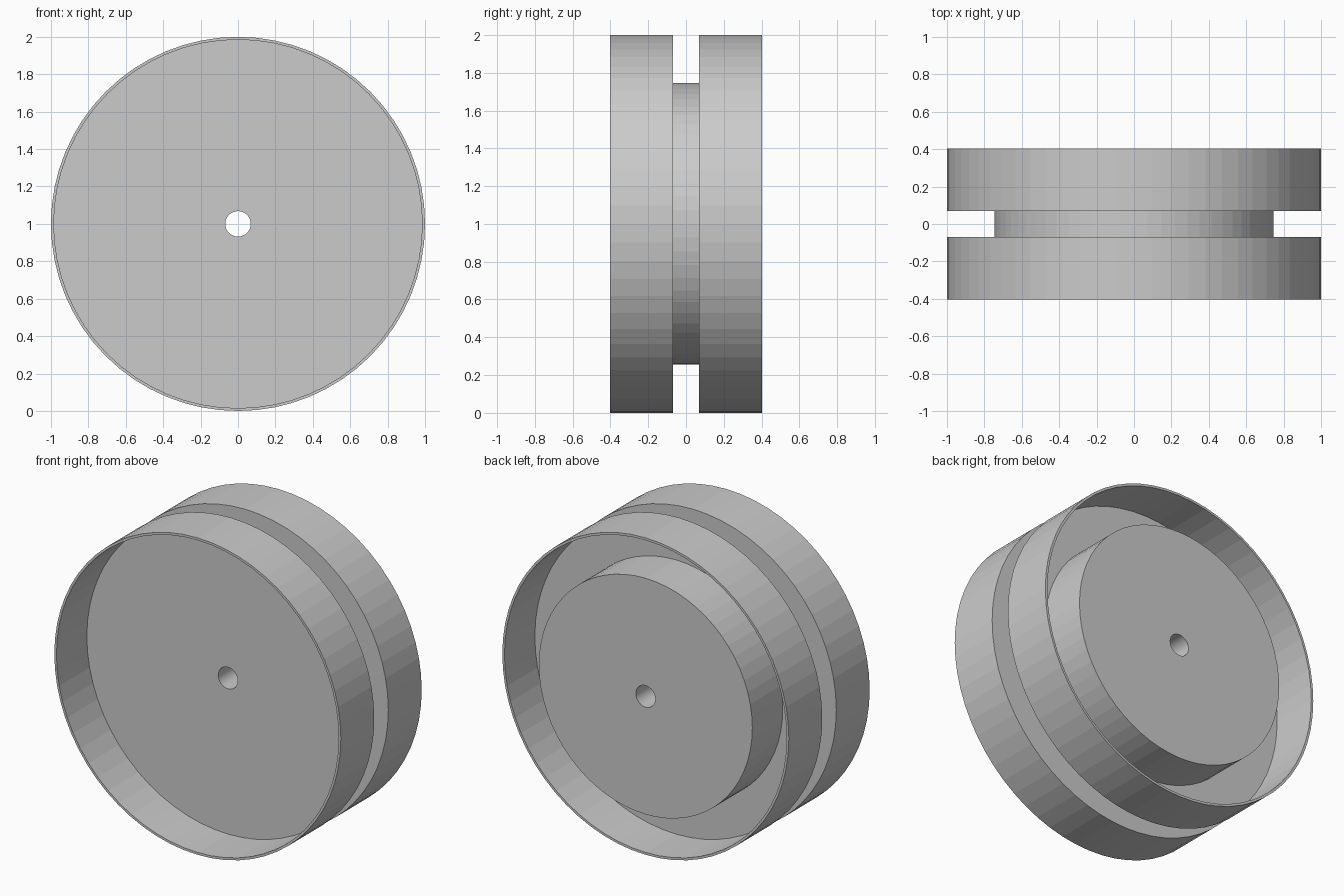
import bpy, bmesh
from math import cos, sin, tau

if "Cube" in bpy.data.objects:
    bpy.data.objects.remove(bpy.data.objects["Cube"])

SEGMENTS = 64
R_RIM, R_INNER, R_HUB, R_BORE = 1.0, 0.985, 0.745, 0.068
Y_END, Y_FLOOR, Y_GROOVE = 0.403, 0.10, 0.07


def lathe(name, profile, center_z):
    """Revolve a closed (radius, y) profile around the y axis."""
    bm = bmesh.new()
    rings = []
    for i in range(SEGMENTS):
        a = tau * i / SEGMENTS
        rings.append([bm.verts.new((r * cos(a), y, center_z + r * sin(a)))
                      for r, y in profile])
    n = len(profile)
    for i in range(SEGMENTS):
        a, b = rings[i], rings[(i + 1) % SEGMENTS]
        for j in range(n):
            k = (j + 1) % n
            bm.faces.new((a[j], a[k], b[k], b[j]))
    bmesh.ops.recalc_face_normals(bm, faces=bm.faces)
    mesh = bpy.data.meshes.new(name)
    bm.to_mesh(mesh)
    bm.free()
    obj = bpy.data.objects.new(name, mesh)
    bpy.context.collection.objects.link(obj)
    return obj


# Wheel: recessed front, grooved tread, dished back with a raised hub and bore
lathe("grooved_wheel", [
    (R_BORE, -Y_FLOOR), (R_INNER, -Y_FLOOR),      # front recess floor
    (R_INNER, -Y_END), (R_RIM, -Y_END),           # front lip
    (R_RIM, -Y_GROOVE), (R_HUB, -Y_GROOVE),       # groove
    (R_HUB, Y_GROOVE), (R_RIM, Y_GROOVE),
    (R_RIM, Y_END), (R_INNER, Y_END),             # back lip
    (R_INNER, Y_FLOOR), (R_HUB, Y_FLOOR),         # back recess floor
    (R_HUB, Y_END), (R_BORE, Y_END),              # hub face and bore
], R_RIM)
